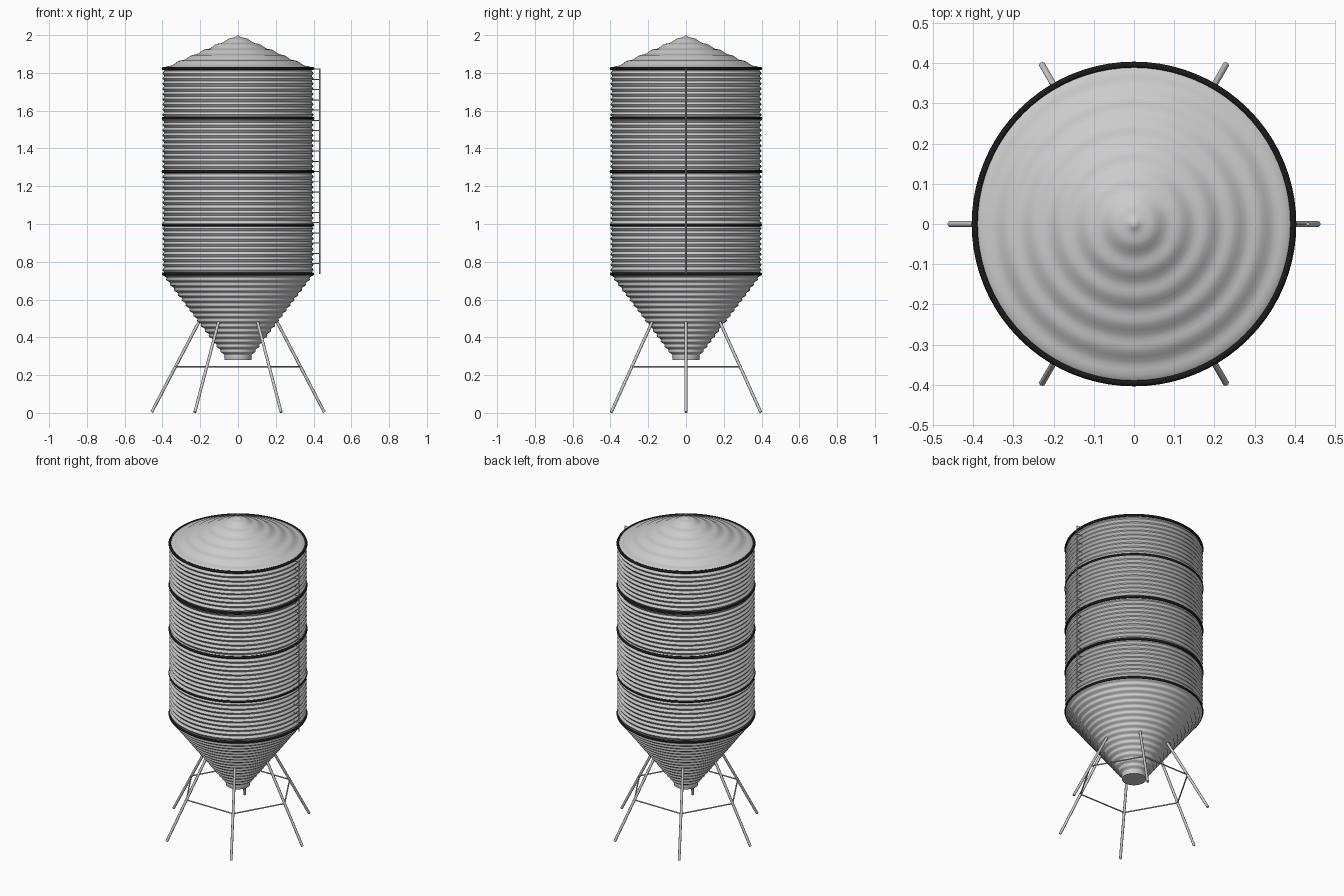
import bpy, bmesh
from math import sin, cos, pi, radians
from mathutils import Vector

if "Cube" in bpy.data.objects:
    bpy.data.objects.remove(bpy.data.objects["Cube"])

SEGS = 80


def finish(name, bm, color=None, angle=50):
    bmesh.ops.recalc_face_normals(bm, faces=bm.faces)
    me = bpy.data.meshes.new(name)
    bm.to_mesh(me)
    bm.free()
    ob = bpy.data.objects.new(name, me)
    bpy.context.collection.objects.link(ob)
    if color:
        mat = bpy.data.materials.new(name + "_paint")
        mat.diffuse_color = color
        mat.use_nodes = True
        mat.node_tree.nodes["Principled BSDF"].inputs["Base Color"].default_value = mat.diffuse_color
        me.materials.append(mat)
    bpy.ops.object.select_all(action='DESELECT')
    ob.select_set(True)
    bpy.context.view_layer.objects.active = ob
    bpy.ops.object.shade_smooth_by_angle(angle=radians(angle))
    return ob


def lathe(name, profile):
    """Revolve (r, z) points around the z axis."""
    bm = bmesh.new()
    vs = [bm.verts.new((r, 0, z)) for r, z in profile]
    edges = [bm.edges.new(p) for p in zip(vs, vs[1:])]
    bmesh.ops.spin(bm, geom=vs + edges, cent=(0, 0, 0), axis=(0, 0, 1),
                   angle=2 * pi, steps=SEGS)
    bmesh.ops.remove_doubles(bm, verts=bm.verts, dist=1e-5)
    return finish(name, bm)


def ribbed(r0, z0, r1, z1, waves, amp, per=6):
    """Straight profile with a corrugation wave added to the radius."""
    n = waves * per
    return [(r0 + (r1 - r0) * i / n - amp * (1 - cos(2 * pi * i / per)) / 2,
             z0 + (z1 - z0) * i / n) for i in range(n + 1)]


def rod(bm, a, b, radius, sides=10):
    a, b = Vector(a), Vector(b)
    d = b - a
    m = d.to_track_quat('Z', 'Y').to_matrix().to_4x4()
    m.translation = (a + b) / 2
    bmesh.ops.create_cone(bm, cap_ends=True, segments=sides, radius1=radius,
                          radius2=radius, depth=d.length, matrix=m)


def polar(r, ang, z):
    return (r * cos(ang), r * sin(ang), z)


# Corrugated tank wall
lathe("tank_wall", ribbed(0.40, 0.73, 0.40, 1.825, 40, 0.010))

# Hopper cone with a short flat-bottomed outlet
lathe("hopper", [(0, 0.28), (0.07, 0.28)]
      + ribbed(0.072, 0.295, 0.40, 0.73, 16, 0.010))

# Gently rippled conical roof
roof = []
for i in range(37):
    t = i / 36
    roof.append((0.397 * (1 - t),
                 1.822 + 0.178 * t + 0.0035 * sin(2 * pi * 6 * t)))
lathe("roof", roof)

# Black hoops
for i, z in enumerate((0.735, 0.995, 1.277, 1.56, 1.824)):
    bpy.ops.mesh.primitive_torus_add(major_radius=0.396, minor_radius=0.008,
                                     major_segments=SEGS, minor_segments=10,
                                     location=(0, 0, z))
    hoop = bpy.context.object
    hoop.name = f"hoop_{i + 1}"
    bpy.ops.object.shade_smooth_by_angle(angle=radians(50))
    mat = bpy.data.materials.get("hoop_black") or bpy.data.materials.new("hoop_black")
    mat.diffuse_color = (0.01, 0.01, 0.01, 1)
    mat.use_nodes = True
    mat.node_tree.nodes["Principled BSDF"].inputs["Base Color"].default_value = mat.diffuse_color
    hoop.data.materials.append(mat)

# Six splayed legs and the braces joining them
for i in range(6):
    a, b = i * pi / 3, (i + 1) * pi / 3
    bm = bmesh.new()
    rod(bm, polar(0.457, a, 0.0036), polar(0.205, a, 0.485), 0.008)
    finish(f"leg_{i + 1}", bm)
    bm = bmesh.new()
    rod(bm, polar(0.331, a, 0.245), polar(0.331, b, 0.245), 0.004, 8)
    finish(f"brace_{i + 1}", bm)

# Climbing pole with pegs on the +x side
bm = bmesh.new()
rod(bm, (0.433, 0, 0.735), (0.433, 0, 1.822), 0.004, 8)
for i in range(20):
    z = 0.79 + i * 0.0542
    rod(bm, (0.39, 0, z), (0.433, 0, z), 0.0025, 6)
finish("ladder", bm)
